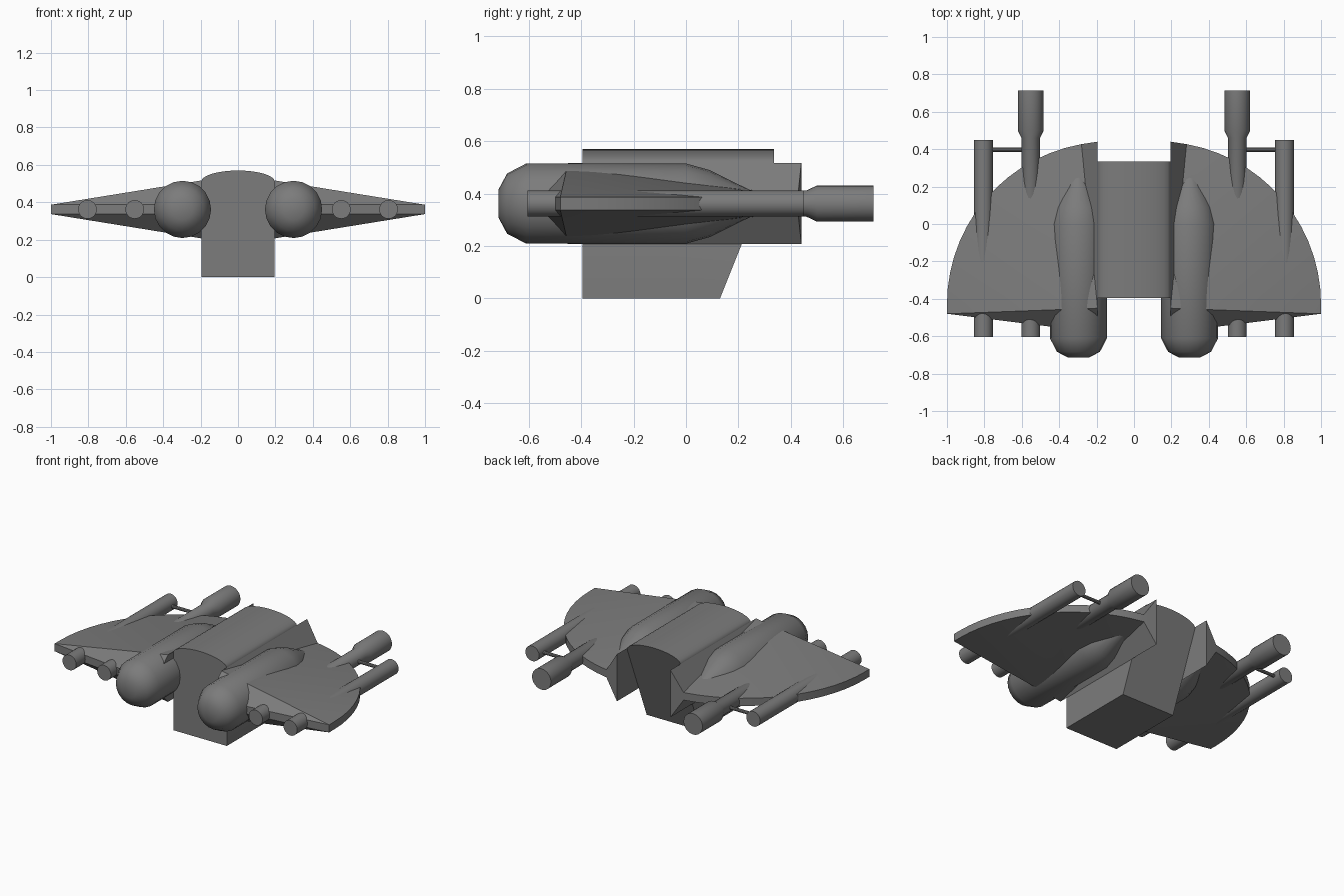
import bpy, bmesh, math

cube = bpy.data.objects.get("Cube")
if cube:
    bpy.data.objects.remove(cube, do_unlink=True)

grey = bpy.data.materials.new("hull_grey")
grey.use_nodes = True
colour = (0.2, 0.2, 0.2, 1)
grey.diffuse_color = colour
grey.node_tree.nodes["Principled BSDF"].inputs["Base Color"].default_value = colour

MID = 0.362   # height of the wing plane
ROOT = 0.195  # half width of the hull


def finish(name, bm, mirror=True):
    bmesh.ops.remove_doubles(bm, verts=bm.verts, dist=1e-5)
    bmesh.ops.recalc_face_normals(bm, faces=bm.faces)
    mesh = bpy.data.meshes.new(name)
    bm.to_mesh(mesh)
    bm.free()
    mesh.materials.append(grey)
    ob = bpy.data.objects.new(name, mesh)
    bpy.context.collection.objects.link(ob)
    bpy.ops.object.select_all(action="DESELECT")
    ob.select_set(True)
    bpy.context.view_layer.objects.active = ob
    bpy.ops.object.shade_smooth_by_angle(angle=math.radians(35))
    if mirror:
        ob.modifiers.new("Mirror", "MIRROR")
    return ob


def lathe(name, x, profile, sides=24):
    """Closed round part along y from (y, radius) pairs."""
    bm = bmesh.new()
    rings = []
    for y, r in profile:
        rings.append([bm.verts.new((x + r * math.cos(a), y, MID + r * math.sin(a)))
                      for a in (math.tau * i / sides for i in range(sides))])
    for a, b in zip(rings, rings[1:]):
        for i in range(sides):
            j = (i + 1) % sides
            bm.faces.new((a[i], a[j], b[j], b[i]))
    bm.faces.new(rings[0])
    bm.faces.new(rings[-1])
    return finish(name, bm)


# Hull: arched cross-section, with the lower rear raked forward
bm = bmesh.new()
top = [(ROOT * math.sin(t), 0.512 + 0.058 * math.cos(t))
       for t in (math.pi * (i / 16 - 0.5) for i in range(17))]
section = [(-ROOT, 0)] + top + [(ROOT, 0)]
front = [bm.verts.new((x, -0.395, z)) for x, z in section]
back = [bm.verts.new((x, 0.13 if z == 0 else 0.335, z)) for x, z in section]
for i in range(len(section)):
    j = (i + 1) % len(section)
    bm.faces.new((front[i], front[j], back[j], back[i]))
bm.faces.new(front)
bm.faces.new(back)
finish("hull", bm, mirror=False)

# Wings: thin curved rim, rising in a fan to a tall flat root
bm = bmesh.new()
STEPS = 15
outline = [(ROOT, -0.58), (1.0, -0.48)]
for i in range(STEPS):
    a = math.radians(80 * i / (STEPS - 1))
    outline.append((0.13 + 0.87 * math.cos(a), -0.43 + 0.87 * math.sin(a)))
rear = (ROOT, 0.44)
outline.append(rear)
skins = []
for s in (1, -1):
    rim = [bm.verts.new((x, y, MID + s * 0.025)) for x, y in outline]
    apex = bm.verts.new((ROOT, -0.45, MID + s * 0.155))
    tail = bm.verts.new((*rear, MID + s * 0.155))
    for a, b in zip(rim[:-1], rim[1:-1]):
        bm.faces.new((apex, a, b))
    bm.faces.new((apex, rim[-2], tail))
    bm.faces.new((tail, rim[-2], rim[-1]))
    skins.append((rim, apex, tail))
(up, up_apex, up_tail), (low, low_apex, low_tail) = skins
for i in range(len(up) - 1):
    bm.faces.new((up[i], up[i + 1], low[i + 1], low[i]))
bm.faces.new((up[0], up_apex, up_tail, up[-1], low[-1], low_tail, low_apex, low[0]))
finish("wings", bm)

# Engine pods with blunt noses and tapered tails
lathe("engine_pods", 0.297, [(-0.715, 0.055), (-0.683, 0.115), (-0.61, 0.153),
                             (0, 0.153), (0.09, 0.128), (0.19, 0.078), (0.27, 0.04)], 20)

# Guns running through the wings
lathe("outer_guns", 0.805, [(-0.605, 0.05), (0.45, 0.05)])
lathe("inner_guns", 0.552, [(-0.605, 0.05), (0.46, 0.05), (0.5, 0.069), (0.715, 0.069)])

# Thin braces joining each pair of guns
bm = bmesh.new()
bmesh.ops.create_cone(bm, cap_ends=True, segments=10, radius1=0.011, radius2=0.011, depth=0.25)
for v in bm.verts:
    x, y, z = v.co
    v.co = (0.678 + z, 0.397 + y, MID + x)
finish("gun_braces", bm)
